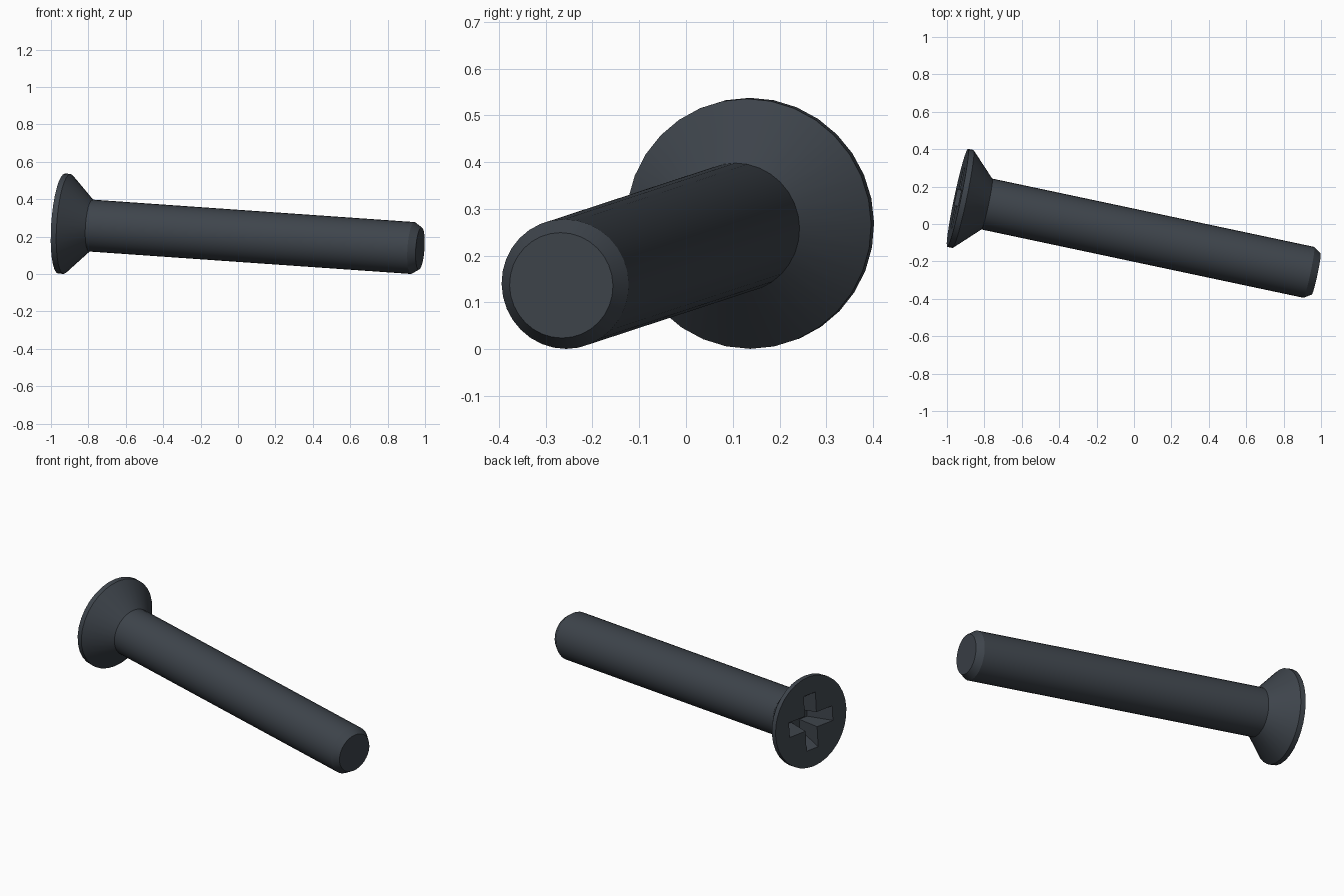
import bpy, bmesh, math
from mathutils import Matrix, Vector

if "Cube" in bpy.data.objects:
    bpy.data.objects.remove(bpy.data.objects["Cube"], do_unlink=True)

SEGMENTS = 32
LENGTH = 1.964

steel = bpy.data.materials.new("dark_slate_steel")
steel.use_nodes = True
colour = (0.048, 0.058, 0.071, 1)
steel.diffuse_color = colour
steel.node_tree.nodes["Principled BSDF"].inputs["Base Color"].default_value = colour


def loft(name, rings):
    """Join equal rings of points into a closed, capped solid."""
    bm = bmesh.new()
    loops = [[bm.verts.new(p) for p in ring] for ring in rings]
    n = len(loops[0])
    for a, b in zip(loops, loops[1:]):
        for i in range(n):
            j = (i + 1) % n
            bm.faces.new((a[i], a[j], b[j], b[i]))
    bm.faces.new(loops[0])
    bm.faces.new(loops[-1])
    bmesh.ops.recalc_face_normals(bm, faces=bm.faces)
    mesh = bpy.data.meshes.new(name)
    bm.to_mesh(mesh)
    bm.free()
    mesh.materials.append(steel)
    obj = bpy.data.objects.new(name, mesh)
    bpy.context.collection.objects.link(obj)
    return obj


def circle(x, radius):
    angles = [math.tau * i / SEGMENTS for i in range(SEGMENTS)]
    return [(x, radius * math.cos(a), radius * math.sin(a)) for a in angles]


def cross(x, reach, half):
    arm = [(reach, -half), (reach, half), (half, half)]
    points = []
    for turn in range(4):
        c, s = [(1, 0), (0, 1), (-1, 0), (0, -1)][turn]
        points += [(x, c * u - s * v, s * u + c * v) for u, v in arm]
    return points


# Countersunk head, shank and chamfered tip, along local x
profile = [(0, 0.268), (0.03, 0.268), (0.16, 0.139),
           (LENGTH - 0.04, 0.139), (LENGTH, 0.113)]
screw = loft("countersunk_screw", [circle(x, r) for x, r in profile])

# Tapered cross recess in the head
cutter = loft("recess_cutter", [cross(-0.02, 0.175, 0.046),
                                cross(0.13, 0.09, 0.03)])
cutter.hide_render = True
recess = screw.modifiers.new("cross_recess", 'BOOLEAN')
recess.operation = 'DIFFERENCE'
recess.solver = 'EXACT'
recess.object = cutter

bpy.ops.object.select_all(action='DESELECT')
screw.select_set(True)
bpy.context.view_layer.objects.active = screw
bpy.ops.object.modifier_apply(modifier=recess.name)
bpy.data.objects.remove(cutter, do_unlink=True)
bpy.ops.object.shade_smooth_by_angle(angle=math.radians(25))

# Lay the screw down, resting on head rim and tip
axis = Vector((0.9755, -0.207, -0.068)).normalized()
side = Vector((0, 0, 1)).cross(axis).normalized()
up = axis.cross(side)
pose = Matrix((axis, side, up)).transposed().to_4x4()
pose.translation = (-0.943, 0.14, 0.27)
screw.matrix_world = pose
